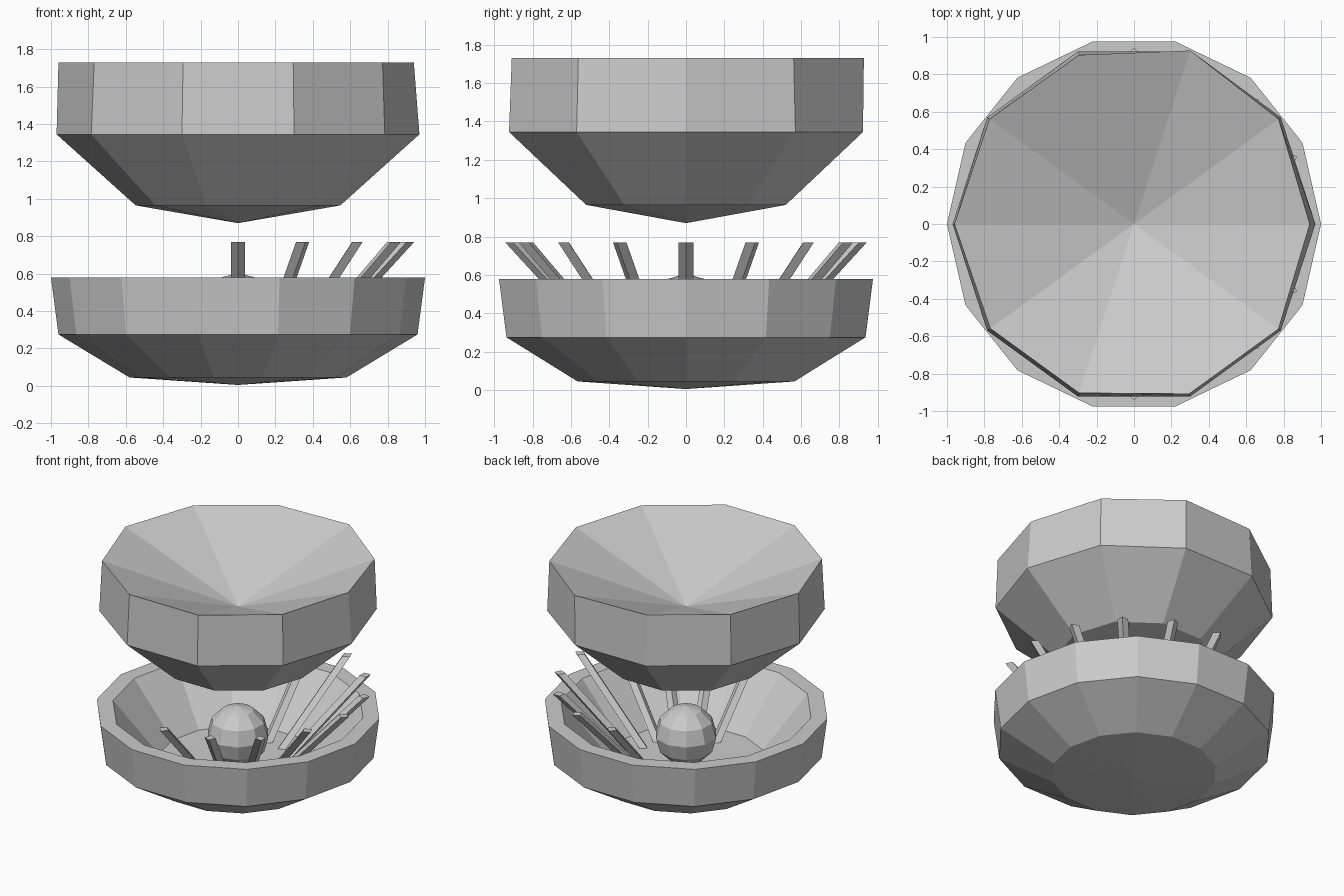
import bpy, bmesh
from math import sin, cos, pi
from mathutils import Matrix

cube = bpy.data.objects.get("Cube")
if cube:
    bpy.data.objects.remove(cube, do_unlink=True)

# single pale grey material
grey = bpy.data.materials.new("pale_grey")
grey.use_nodes = True
colour = (0.6, 0.6, 0.6, 1)
grey.diffuse_color = colour
grey.node_tree.nodes["Principled BSDF"].inputs["Base Color"].default_value = colour


def finish(bm, name):
    bmesh.ops.recalc_face_normals(bm, faces=bm.faces)
    mesh = bpy.data.meshes.new(name)
    bm.to_mesh(mesh)
    bm.free()
    mesh.materials.append(grey)
    obj = bpy.data.objects.new(name, mesh)
    bpy.context.collection.objects.link(obj)
    return obj


def lathe(name, sides, bottom, rings, top):
    """Faceted solid: centre point, rings of (radius or radii, z), centre point."""
    bm = bmesh.new()
    loops = []
    for radius, z in rings:
        radii = radius if isinstance(radius, list) else [radius] * sides
        loops.append([bm.verts.new((r * cos(2 * pi * i / sides),
                                    r * sin(2 * pi * i / sides), z))
                      for i, r in enumerate(radii)])
    low = bm.verts.new((0, 0, bottom))
    high = bm.verts.new((0, 0, top))
    for i in range(sides):
        j = (i + 1) % sides
        bm.faces.new((low, loops[0][j], loops[0][i]))
        bm.faces.new((high, loops[-1][i], loops[-1][j]))
        for a, b in zip(loops, loops[1:]):
            bm.faces.new((a[i], a[j], b[j], b[i]))
    return finish(bm, name)


# lower bowl with a thick rim and a flat inner floor
lathe("lower_bowl", 14, 0.005,
      [(0.58, 0.045), (0.96, 0.275), (1.0, 0.58), (0.885, 0.58), (0.56, 0.19)], 0.18)

# upper dish, slightly uneven at the rim, with a conical hollow on top
rim = [0.94, 0.955, 0.975, 0.95, 0.955, 0.96, 0.95, 0.95, 0.955, 0.955]
lathe("upper_dish", 10, 0.87, [(0.547, 0.965), (0.97, 1.345), (rim, 1.73)], 1.37)

# central ball
ball = bmesh.new()
bmesh.ops.create_uvsphere(ball, u_segments=10, v_segments=6, radius=0.22,
                          matrix=Matrix.Translation((0, 0, 0.385)))
finish(ball, "core_ball")

# leaning rods with a diamond section, fanned around the left half
for k in range(9):
    angle = -pi / 2 + k * pi / 8
    bm = bmesh.new()
    ends = []
    for r, z in ((0.37, 0.19), (0.903, 0.77)):
        diamond = ((r + 0.04, 0), (r, 0.038), (r - 0.04, 0), (r, -0.038))
        ends.append([bm.verts.new((x, y, z)) for x, y in diamond])
    for end in ends:
        bm.faces.new(end)
    for i in range(4):
        j = (i + 1) % 4
        bm.faces.new((ends[0][i], ends[0][j], ends[1][j], ends[1][i]))
    bmesh.ops.rotate(bm, verts=bm.verts, matrix=Matrix.Rotation(angle, 3, 'Z'))
    finish(bm, f"rod_{k + 1}")
